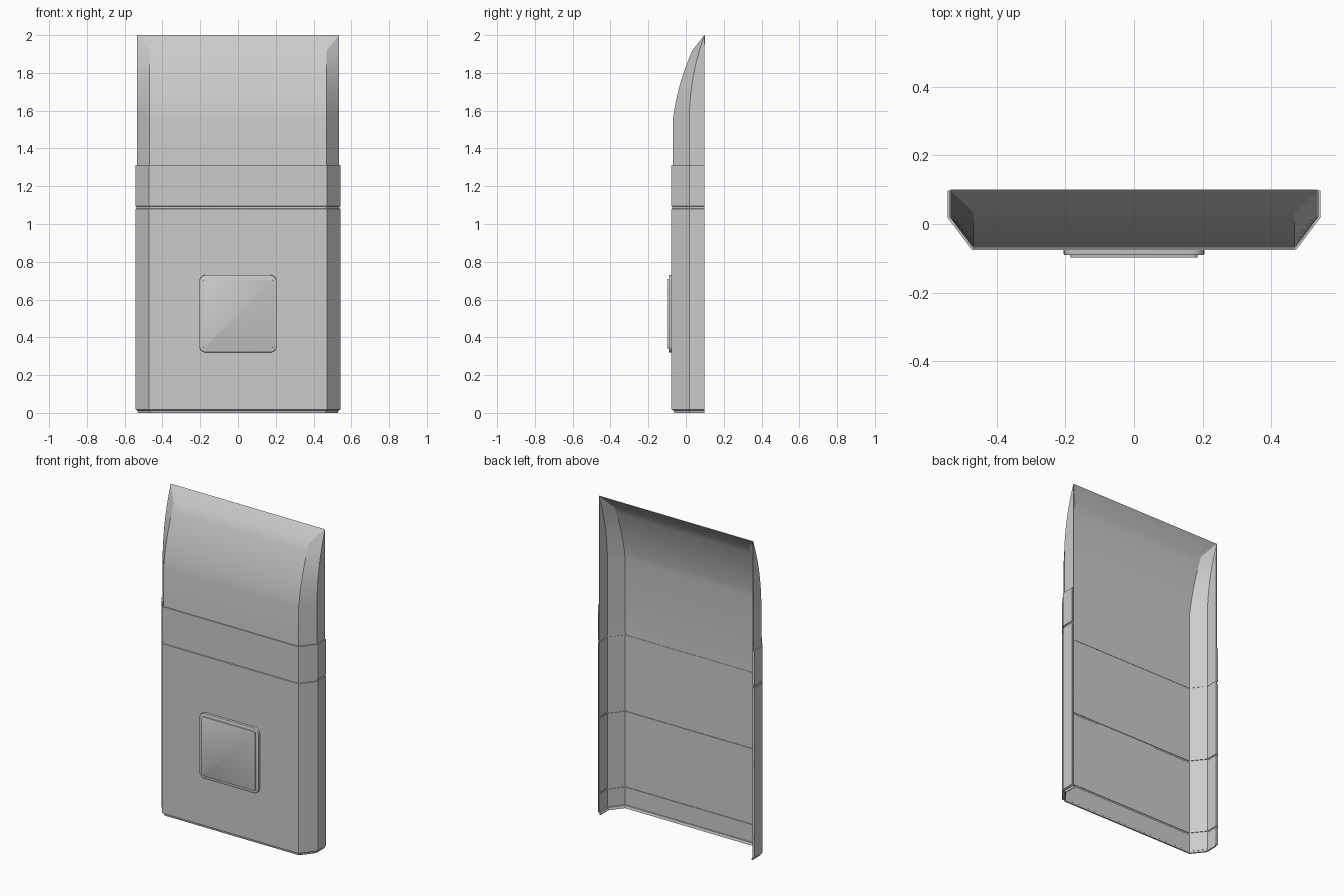
import bpy, bmesh
from math import radians

if "Cube" in bpy.data.objects:
    bpy.data.objects.remove(bpy.data.objects["Cube"], do_unlink=True)

grey = bpy.data.materials.new("plain_grey")
grey.use_nodes = True
grey.diffuse_color = (0.6, 0.6, 0.6, 1)
grey.node_tree.nodes["Principled BSDF"].inputs["Base Color"].default_value = (0.6, 0.6, 0.6, 1)

BACK = 0.098


def finish(name, bm, wall=0):
    mesh = bpy.data.meshes.new(name)
    bm.to_mesh(mesh)
    bm.free()
    mesh.materials.append(grey)
    ob = bpy.data.objects.new(name, mesh)
    bpy.context.collection.objects.link(ob)
    bpy.ops.object.select_all(action="DESELECT")
    ob.select_set(True)
    bpy.context.view_layer.objects.active = ob
    if wall:
        mod = ob.modifiers.new("wall", "SOLIDIFY")
        mod.thickness = wall
        mod.offset = -1
        bpy.ops.object.modifier_apply(modifier=mod.name)
    bpy.ops.object.shade_smooth_by_angle(angle=radians(25))
    return ob


def section(z, inset=0):
    """Half of the chamfered outline: side x, side y, front x, front y."""
    return (z, 0.543 - inset, 0.018, 0.472 - inset * 0.45, inset - 0.076)


def shell(name, sections, wall):
    """Loft open, mirrored chamfered outlines from bottom to top."""
    bm = bmesh.new()
    rows = []
    for z, sx, sy, fx, fy in sections:
        half = [(sx, BACK), (sx, sy), (fx, fy)]
        path = [(-x, y) for x, y in half] + half[::-1]
        rows.append([bm.verts.new((x, y, z)) for x, y in path])
    for low, high in zip(rows, rows[1:]):
        for i in range(len(low) - 1):
            bm.faces.new((low[i], low[i + 1], high[i + 1], high[i]))
    bmesh.ops.remove_doubles(bm, verts=bm.verts, dist=0.0005)
    return finish(name, bm, wall)


# Lower case with a stepped foot, seam groove and collar
profile = [(0, 0.014), (0.012, 0.011), (0.018, 0), (1.08, 0), (1.082, 0.005),
           (1.092, 0.005), (1.094, 0), (1.313, 0)]
shell("lower_case", [section(z, i) for z, i in profile], 0.007)

# Upper case, curving back to a straight top edge
upper = [section(1.095, 0.008), section(1.56, 0.008)]
_, sx, sy, fx, fy = upper[-1]
STEPS = 8
for k in range(1, STEPS + 1):
    t = k / STEPS
    z = 1.56 + 0.36 * t
    side_y = sy + (BACK - sy) * ((z - 1.56) / 0.44) ** 2
    upper.append((z, sx, side_y, fx, fy + 0.046 * t + 0.056 * t * t))
upper.append((2.0, sx, BACK, sx, BACK))
shell("upper_case", upper, 0.004)

# Inner lining panels separated by thin seams
for name, low, high in (("lining_bottom", 0.02, 0.13),
                        ("lining_middle", 0.14, 0.605),
                        ("lining_top", 0.615, 1.083)):
    shell(name, [section(low, 0.008), section(high, 0.008)], 0.004)


def rounded_plate(name, half, radius, front, edge):
    """Square plate facing the front, with rounded corners and a soft rim."""
    back, mid = -0.07, 0.525
    bm = bmesh.new()
    bmesh.ops.create_cube(bm, size=2)
    for v in bm.verts:
        v.co = (v.co.x * half, front if v.co.y < 0 else back, mid + v.co.z * half)
    corners = [e for e in bm.edges if abs(e.verts[0].co.y - e.verts[1].co.y) > 0.001]
    bmesh.ops.bevel(bm, geom=corners, offset=radius, segments=6, profile=0.5,
                    affect="EDGES")
    rim = [e for e in bm.edges if all(abs(v.co.y - front) < 0.0001 for v in e.verts)]
    bmesh.ops.bevel(bm, geom=rim, offset=edge, segments=2, profile=0.5,
                    affect="EDGES")
    return finish(name, bm)


# Raised square button on the front
rounded_plate("button_frame", 0.205, 0.035, -0.091, 0.004)
rounded_plate("button_pad", 0.185, 0.012, -0.098, 0.002)
